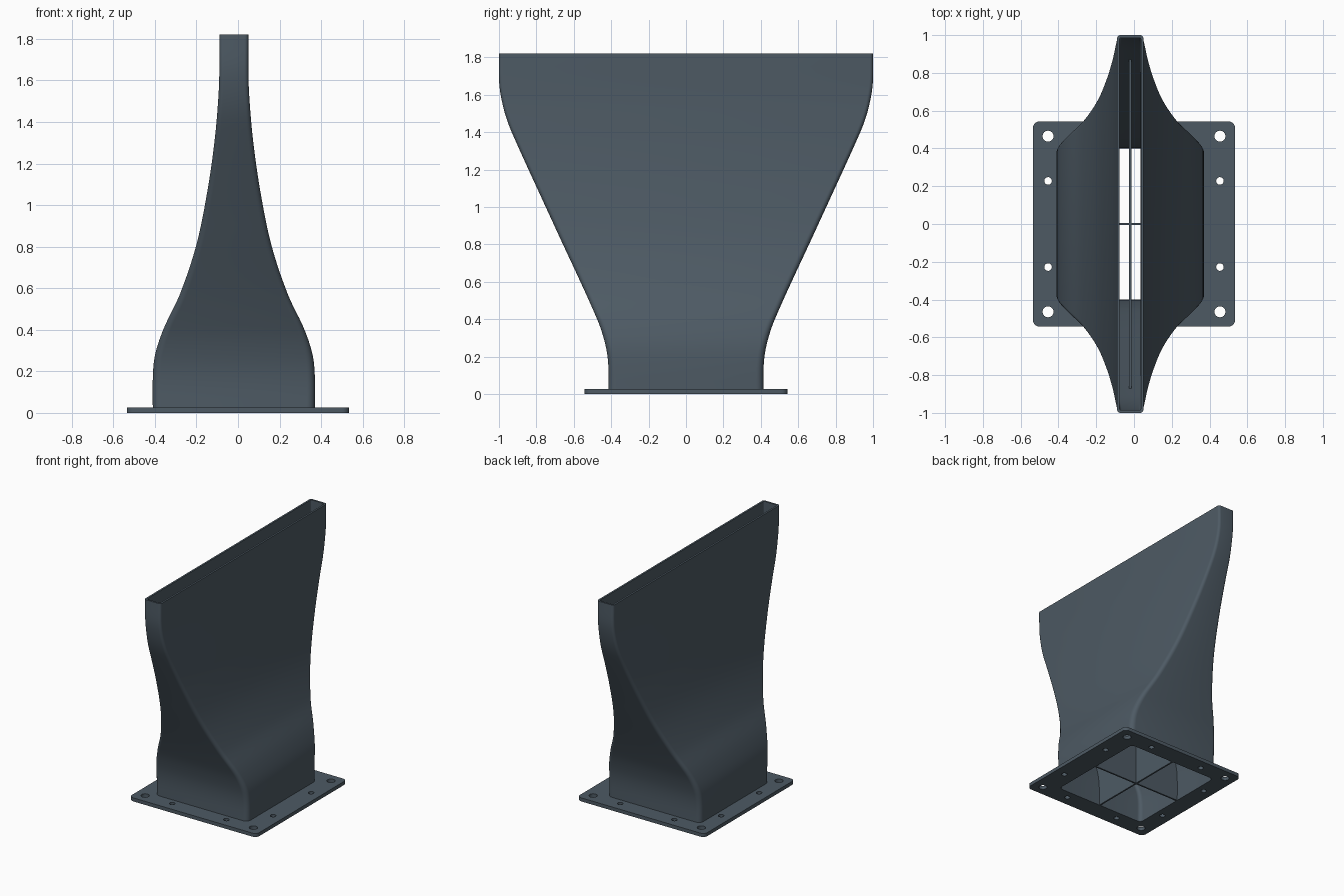
import bpy, bmesh, math

old = bpy.data.objects.get("Cube")
if old:
    bpy.data.objects.remove(old, do_unlink=True)

# Single slate colour
slate = bpy.data.materials.new("slate_grey")
slate.use_nodes = True
colour = (0.075, 0.102, 0.127, 1)
slate.diffuse_color = colour
slate.node_tree.nodes["Principled BSDF"].inputs["Base Color"].default_value = colour

HEIGHT, WALL, CENTRE = 1.82, 0.014, -0.02
# Half width and half depth of the duct against height
WIDTH = [(0, .39), (.17, .39), (.28, .379), (.405, .338), (.57, .26), (.81, .18),
         (1.075, .126), (1.316, .092), (1.51, .075), (1.63, .07), (HEIGHT, .07)]
DEPTH = [(0, .415), (.15, .415), (.26, .43), (.4, .475), (.9, .704), (1.4, .932),
         (1.5, .968), (1.6, .991), (1.68, 1), (HEIGHT, 1)]


def sample(profile, z):
    """Smooth interpolation through the profile points."""
    n = len(profile)

    def slope(i):
        if i in (0, n - 1):
            return 0
        (a, p), (b, q) = profile[i - 1], profile[i + 1]
        return (q - p) / (b - a)
    i = max(k for k in range(n - 1) if profile[k][0] <= z)
    (a, p), (b, q) = profile[i], profile[i + 1]
    h, t = b - a, (z - a) / (b - a)
    return (p + (q - p) * t * t * (3 - 2 * t)
            + h * t * (1 - t) * (slope(i) * (1 - t) - slope(i + 1) * t))


def rounded_rect(hx, hy, r, cx=0, z=0, steps=6):
    pts = []
    for k, (sx, sy) in enumerate([(1, 1), (-1, 1), (-1, -1), (1, -1)]):
        for s in range(steps + 1):
            a = (k + s / steps) * math.pi / 2
            pts.append((cx + sx * (hx - r) + r * math.cos(a),
                        sy * (hy - r) + r * math.sin(a), z))
    return pts


def duct_ring(z, inset):
    r = 0.04 - 0.022 * z / HEIGHT - inset * 0.7
    return rounded_rect(sample(WIDTH, z) - inset, sample(DEPTH, z) - inset, r, CENTRE, z)


def loft(name, rings, cyclic=False):
    """Skin a stack of closed rings, either capped or joined end to end."""
    bm = bmesh.new()
    loops = [[bm.verts.new(p) for p in ring] for ring in rings]
    pairs = list(zip(loops, loops[1:]))
    if cyclic:
        pairs.append((loops[-1], loops[0]))
    else:
        bm.faces.new(loops[0])
        bm.faces.new(loops[-1])
    for low, high in pairs:
        for i in range(len(low)):
            j = (i + 1) % len(low)
            bm.faces.new((low[i], low[j], high[j], high[i]))
    bmesh.ops.recalc_face_normals(bm, faces=bm.faces)
    mesh = bpy.data.meshes.new(name)
    bm.to_mesh(mesh)
    bm.free()
    mesh.materials.append(slate)
    obj = bpy.data.objects.new(name, mesh)
    bpy.context.collection.objects.link(obj)
    return obj


def select(obj):
    bpy.ops.object.select_all(action="DESELECT")
    obj.select_set(True)
    bpy.context.view_layer.objects.active = obj


# Hollow duct, square at the foot and a long slot at the mouth
levels = [HEIGHT * i / 52 for i in range(53)]
duct = loft("duct_shell", [duct_ring(z, 0) for z in levels]
            + [duct_ring(z, WALL) for z in reversed(levels)], cyclic=True)
select(duct)
bpy.ops.object.shade_smooth_by_angle(angle=math.radians(40))

# Two crossing vanes inside the duct
vane_levels = [z for z in levels if z < 1.32]
T = 0.006


def plate(hx, hy, z):
    return [(CENTRE + sx * hx, sy * hy, z) for sx, sy in ((1, 1), (-1, 1), (-1, -1), (1, -1))]


loft("long_vane", [plate(T, sample(DEPTH, z) - WALL / 2, z) for z in vane_levels])
loft("cross_vane", [plate(sample(WIDTH, z) - WALL / 2, T, z) for z in vane_levels])

# Base flange with the duct opening and bolt holes
THICK = 0.027
curve = bpy.data.curves.new("base_flange", "CURVE")
curve.dimensions = "2D"
curve.fill_mode = "BOTH"
curve.extrude = THICK / 2


def outline(points):
    spline = curve.splines.new("POLY")
    spline.points.add(len(points) - 1)
    for point, (x, y, _) in zip(spline.points, points):
        point.co = (x, y, 0, 1)
    spline.use_cyclic_u = True


def hole(x, y, r):
    outline([(x + r * math.cos(a), y + r * math.sin(a), 0)
             for a in (math.tau * i / 24 for i in range(24))])


outline(rounded_rect(0.535, 0.543, 0.035))
outline(duct_ring(0, 0))
for sx in (-1, 1):
    for sy in (-1, 1):
        hole(sx * 0.455, sy * 0.465, 0.029)
        hole(sx * 0.455, sy * 0.228, 0.02)
        hole(sx * 0.228, sy * 0.465, 0.02)

flange = bpy.data.objects.new("base_flange", curve)
bpy.context.collection.objects.link(flange)
flange.location.z = THICK / 2
curve.materials.append(slate)
select(flange)
bpy.ops.object.convert(target="MESH")
bpy.ops.object.shade_smooth_by_angle(angle=math.radians(40))
